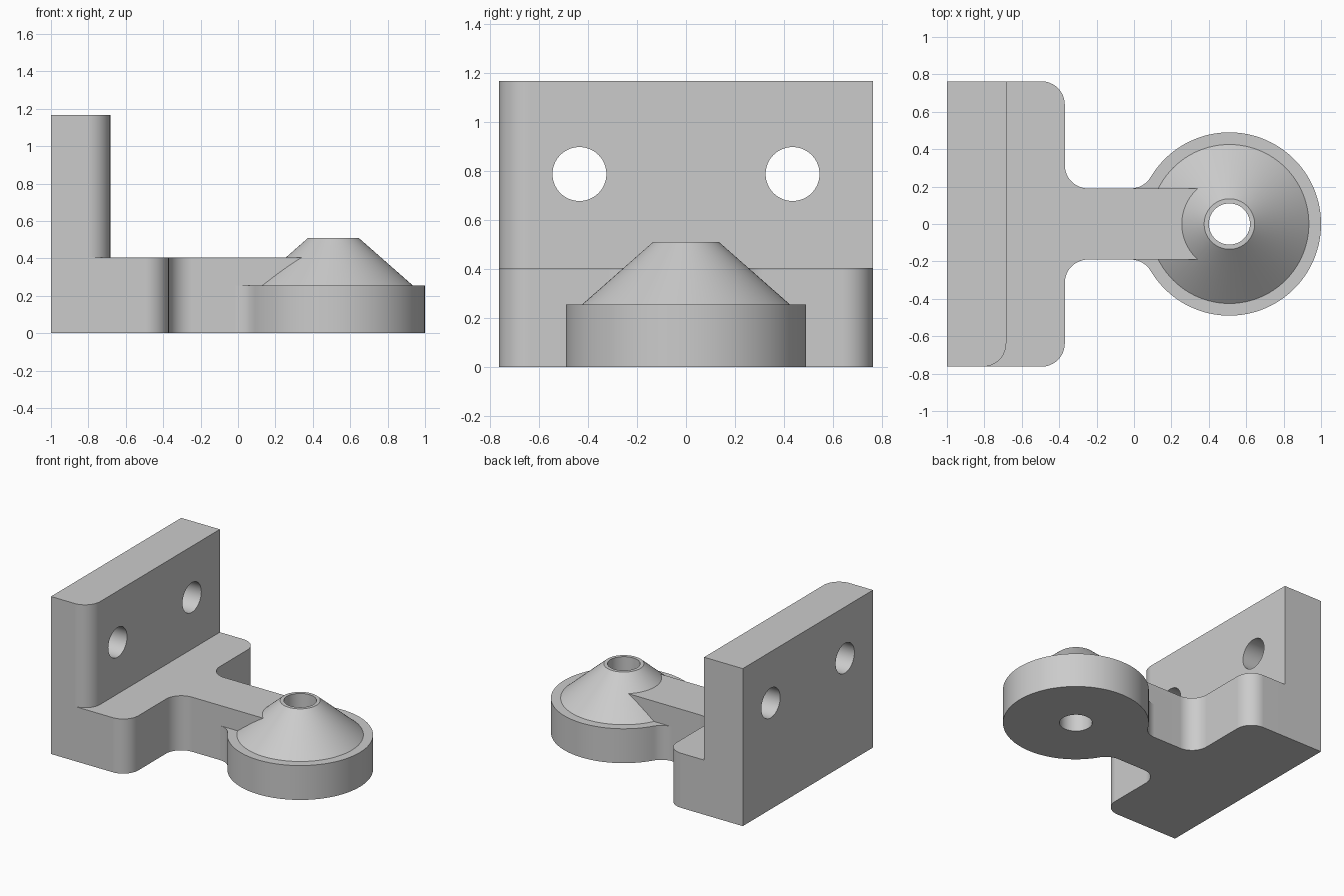
import bpy, bmesh
from math import sin, cos, pi, atan2, sqrt, radians
from mathutils import Vector, Matrix

cube = bpy.data.objects.get("Cube")
if cube:
    bpy.data.objects.remove(cube, do_unlink=True)

FILLET = 0.125
PLATE_H, WALL_H, PAD_H, CONE_H = 0.405, 1.168, 0.255, 0.51
BACK, WALL_X, PLATE_X = -1.0, -0.683, -0.37
HALF_W, ARM_W = 0.763, 0.19
PAD_X, PAD_R = 0.51, 0.49
BORE_R = 0.11

grey = bpy.data.materials.new("light grey")
grey.use_nodes = True
colour = (0.6, 0.6, 0.6, 1)
grey.diffuse_color = colour
grey.node_tree.nodes["Principled BSDF"].inputs["Base Color"].default_value = colour


def make_object(name, bm):
    bmesh.ops.recalc_face_normals(bm, faces=bm.faces)
    mesh = bpy.data.meshes.new(name)
    bm.to_mesh(mesh)
    bm.free()
    mesh.materials.append(grey)
    obj = bpy.data.objects.new(name, mesh)
    bpy.context.collection.objects.link(obj)
    return obj


def prism(name, outline, height):
    bm = bmesh.new()
    face = bm.faces.new([bm.verts.new((x, y, 0)) for x, y in outline])
    top = bmesh.ops.extrude_face_region(bm, geom=[face])["geom"]
    bmesh.ops.translate(bm, vec=(0, 0, height),
                        verts=[v for v in top if isinstance(v, bmesh.types.BMVert)])
    return make_object(name, bm)


def cone(name, r1, r2, depth, centre, axis="Z"):
    bm = bmesh.new()
    turn = Matrix.Rotation(pi / 2, 4, "Y") if axis == "X" else Matrix()
    bmesh.ops.create_cone(bm, cap_ends=True, segments=96, radius1=r1, radius2=r2,
                          depth=depth, matrix=Matrix.Translation(centre) @ turn)
    return make_object(name, bm)


def rounded(corners, steps=12):
    """Outline from (x, y, is_rounded) right-angled corners."""
    pts, out = [Vector(c[:2]) for c in corners], []
    for i, p in enumerate(pts):
        if not corners[i][2]:
            out.append(p)
            continue
        a = (pts[i - 1] - p).normalized() * FILLET
        b = (pts[(i + 1) % len(pts)] - p).normalized() * FILLET
        for k in range(steps + 1):
            t = pi / 2 * k / steps
            out.append(p + a + b - b * cos(t) - a * sin(t))
    return out


def combine(target, other, operation):
    mod = target.modifiers.new(operation.lower(), "BOOLEAN")
    mod.operation, mod.object, mod.solver = operation, other, "EXACT"
    bpy.context.view_layer.objects.active = target
    bpy.ops.object.modifier_apply(modifier=mod.name)
    bpy.data.objects.remove(other, do_unlink=True)


# T-shaped plate with the arm
half = [(BACK, -HALF_W, False), (PLATE_X, -HALF_W, True),
        (PLATE_X, -ARM_W, True), (0.37, -ARM_W, False)]
bracket = prism("bracket", rounded(half + [(x, -y, r) for x, y, r in reversed(half)]), PLATE_H)

# Upright wall, rounded on one corner only
wall = prism("wall", rounded([(BACK, -HALF_W, False), (WALL_X, -HALF_W, True),
                              (WALL_X, HALF_W, False), (BACK, HALF_W, False)]), WALL_H)

# Round pad, blended into the arm by two fillets
fy = ARM_W + FILLET
fx = PAD_X - sqrt((PAD_R + FILLET) ** 2 - fy ** 2)
lean = atan2(fy, PAD_X - fx)
upper = [(fx + FILLET * cos(t), fy + FILLET * sin(t))
         for t in (-pi / 2 + (pi / 2 - lean) * k / 10 for k in range(10))]
sweep = 2 * (pi - lean)
rim = [(PAD_X + PAD_R * cos(t), PAD_R * sin(t))
       for t in (pi - lean - sweep * k / 90 for k in range(91))]
pad = prism("pad", upper + rim + [(x, -y) for x, y in reversed(upper)], PAD_H)

# Conical boss, sunk slightly into the pad
sink, base_r, top_r = 0.02, 0.425, 0.135
foot_r = base_r + sink * (base_r - top_r) / (CONE_H - PAD_H)
boss = cone("boss", foot_r, top_r, CONE_H - PAD_H + sink,
            (PAD_X, 0, (CONE_H + PAD_H - sink) / 2))

for part in (wall, pad, boss):
    combine(bracket, part, "UNION")

# Vertical bore and two wall holes
combine(bracket, cone("bore", BORE_R, BORE_R, 2, (PAD_X, 0, 0.3)), "DIFFERENCE")
for y in (-0.435, 0.435):
    combine(bracket, cone("wall_hole", BORE_R, BORE_R, 0.8, (-0.85, y, 0.788), "X"), "DIFFERENCE")

# Smooth curved faces, keep edges crisp
bpy.ops.object.select_all(action="DESELECT")
bracket.select_set(True)
bpy.context.view_layer.objects.active = bracket
bpy.ops.object.shade_smooth_by_angle(angle=radians(25))
weighted = bracket.modifiers.new("weighted_normals", "WEIGHTED_NORMAL")
weighted.keep_sharp = True
